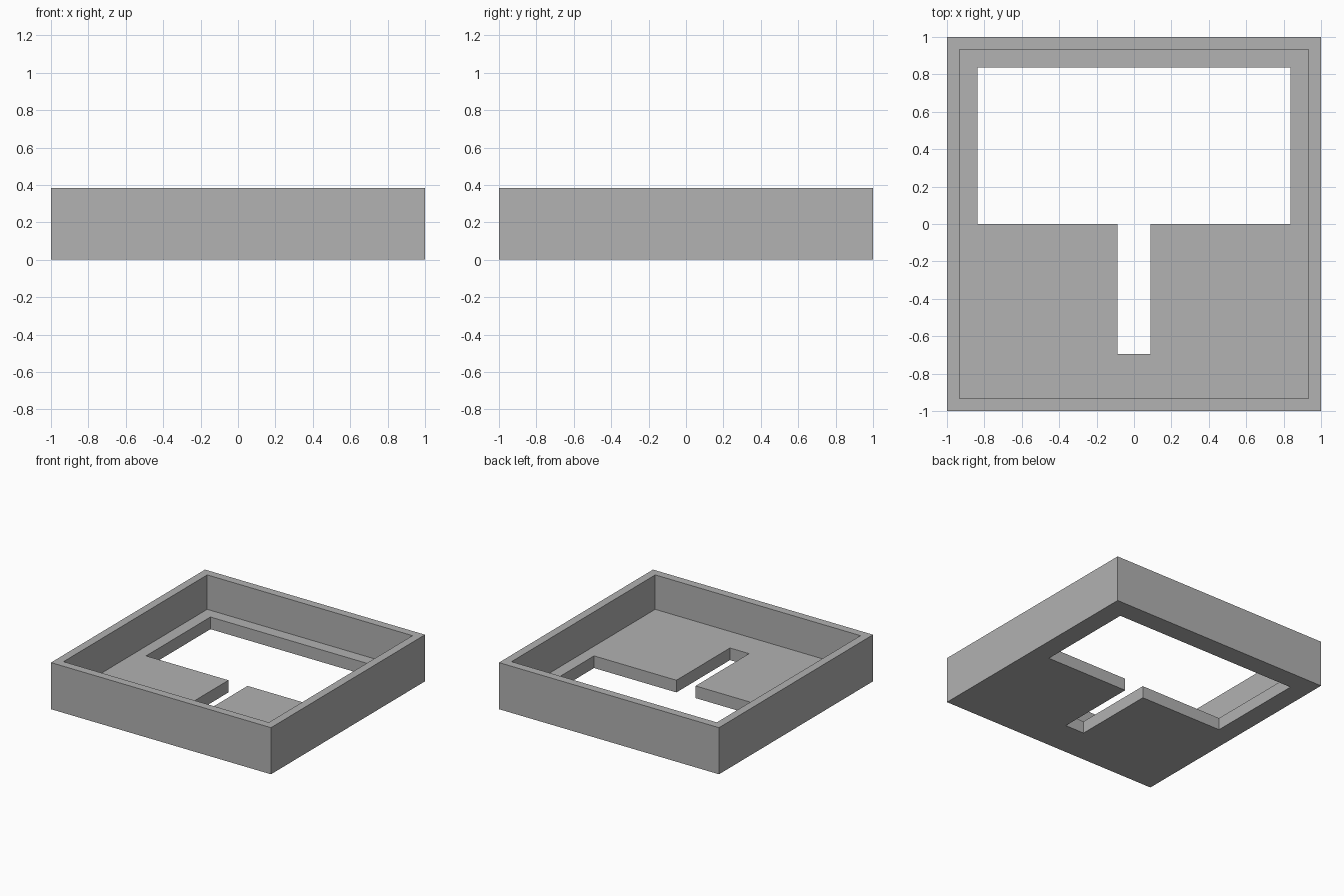
import bpy
import bmesh

if "Cube" in bpy.data.objects:
    bpy.data.objects.remove(bpy.data.objects["Cube"], do_unlink=True)

HALF, HEIGHT = 1.0, 0.383      # outer shell
INNER, FLOOR = 0.933, 0.10     # cavity half width, floor thickness
OPEN = 0.836                   # large opening half width and back edge
SLOT, SLOT_END = 0.087, -0.695

grey = bpy.data.materials.new("plain grey")
grey.use_nodes = True
colour = (0.445, 0.445, 0.445, 1)
grey.diffuse_color = colour
grey.node_tree.nodes["Principled BSDF"].inputs["Base Color"].default_value = colour


def prism(name, outline, bottom, top):
    """Extrude a counter-clockwise outline between two heights."""
    bm = bmesh.new()
    face = bm.faces.new([bm.verts.new((x, y, bottom)) for x, y in outline])
    ext = bmesh.ops.extrude_face_region(bm, geom=[face])
    for v in ext["geom"]:
        if isinstance(v, bmesh.types.BMVert):
            v.co.z = top
    bmesh.ops.recalc_face_normals(bm, faces=bm.faces)
    mesh = bpy.data.meshes.new(name)
    bm.to_mesh(mesh)
    bm.free()
    mesh.materials.append(grey)
    obj = bpy.data.objects.new(name, mesh)
    bpy.context.collection.objects.link(obj)
    return obj


def square(h):
    return [(-h, -h), (h, -h), (h, h), (-h, h)]


# Outer block, hollowed from above
tray = prism("tray", square(HALF), 0, HEIGHT)
cavity = prism("cavity_cutter", square(INNER), FLOOR, HEIGHT + 0.2)

# T-shaped opening through the floor
half_t = [(SLOT, SLOT_END), (SLOT, 0), (OPEN, 0), (OPEN, OPEN)]
outline = half_t + [(-x, y) for x, y in reversed(half_t)]
opening = prism("opening_cutter", outline, -0.2, HEIGHT + 0.3)

cutters = [cavity, opening]
for cutter in cutters:
    cutter.hide_render = True
    mod = tray.modifiers.new(cutter.name, "BOOLEAN")
    mod.operation = "DIFFERENCE"
    mod.solver = "EXACT"
    mod.object = cutter

# Bake the cuts and drop the cutters
graph = bpy.context.evaluated_depsgraph_get()
baked = bpy.data.meshes.new_from_object(tray.evaluated_get(graph))
tray.modifiers.clear()
tray.data = baked
for cutter in cutters:
    bpy.data.objects.remove(cutter, do_unlink=True)
